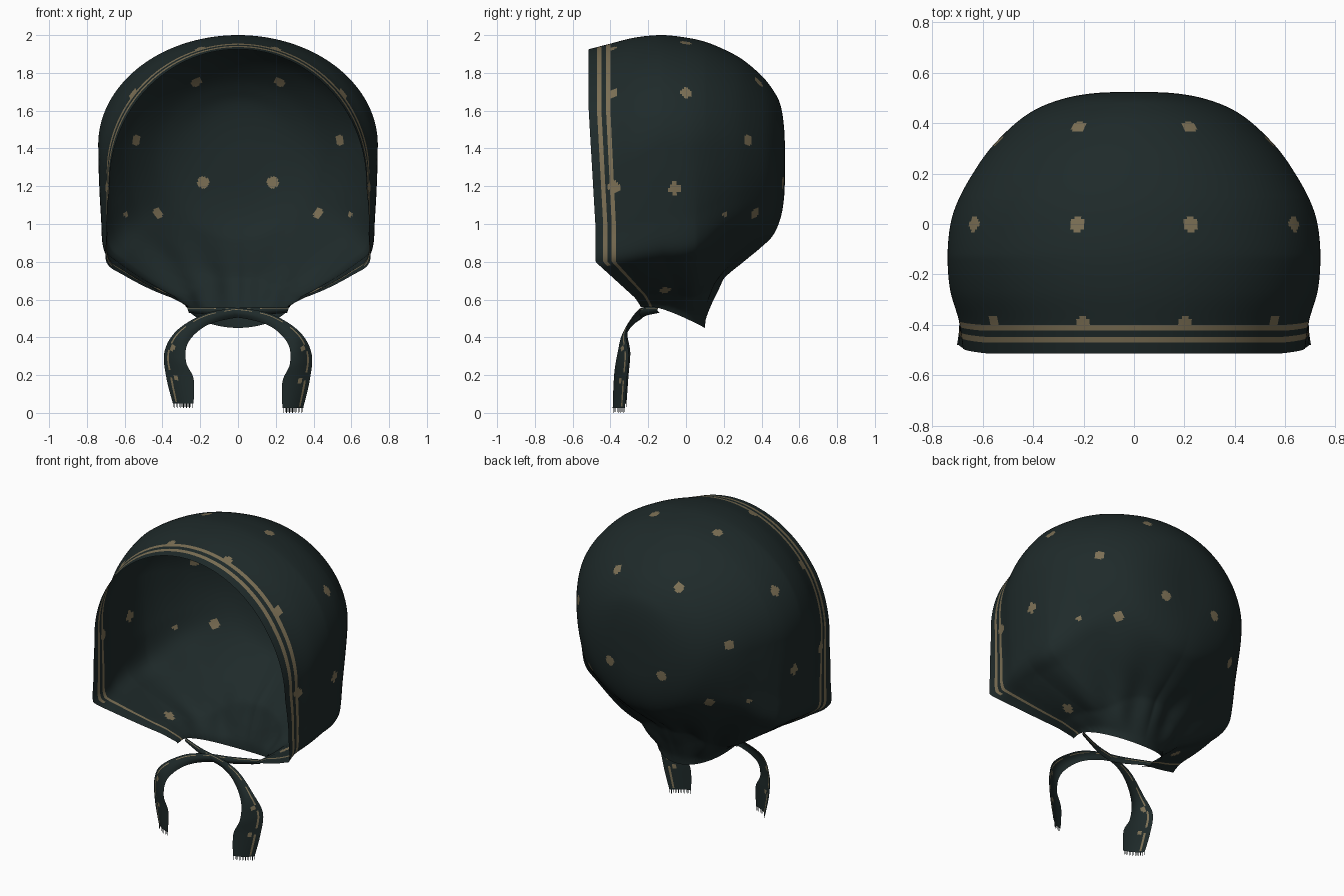
import bpy, bmesh, math
from mathutils import Vector

cube = bpy.data.objects.get("Cube")
if cube:
    bpy.data.objects.remove(cube)


def material(name, rgb):
    m = bpy.data.materials.new(name)
    m.use_nodes = True
    m.diffuse_color = (*rgb, 1)
    bsdf = m.node_tree.nodes["Principled BSDF"]
    bsdf.inputs["Base Color"].default_value = (*rgb, 1)
    bsdf.inputs["Roughness"].default_value = 0.9
    return m


CLOTH = material("dark green cloth", (0.0132, 0.0228, 0.0228))
TAN = material("tan print", (0.2, 0.16, 0.09))


def spline(points, t):
    """Smooth curve through points, t from 0 to 1."""
    n = len(points) - 1
    f = min(max(t, 0), 1) * n
    i = min(int(f), n - 1)
    f -= i
    p = [Vector(points[min(max(i + k, 0), n)]) for k in (-1, 0, 1, 2)]
    return 0.5 * (2 * p[1] + (p[2] - p[0]) * f
                  + (2 * p[0] - 5 * p[1] + 4 * p[2] - p[3]) * f ** 2
                  + (3 * p[1] - p[0] - 3 * p[2] + p[3]) * f ** 3)


def clamp(v):
    return min(max(v, 0), 1)


def finish(name, bm):
    mesh = bpy.data.meshes.new(name)
    bm.to_mesh(mesh)
    bm.free()
    mesh.materials.append(CLOTH)
    mesh.materials.append(TAN)
    mesh.shade_smooth()
    obj = bpy.data.objects.new(name, mesh)
    bpy.context.collection.objects.link(obj)


# Hood stations from face edge to back: y, top, bottom, half width
STATIONS = [(-.515, 1.925, .55, .68), (-.4, 1.955, .55, .695), (-.27, 1.987, .55, .73),
            (-.13, 2.0, .55, .74), (0, 1.987, .56, .728), (.1, 1.965, .61, .695),
            (.2, 1.925, .72, .64), (.3, 1.87, .8, .57), (.4, 1.785, .88, .47),
            (.46, 1.71, .94, .38), (.5, 1.63, 1.03, .27), (.52, 1.5, 1.15, .15),
            (.525, 1.32, 1.32, 0)]
# Lower half of the cross-section: straight cheek, jaw corner, chin
JAW = [(1, 0), (.995, -.2), (.98, -.42), (.955, -.63), (.83, -.73),
       (.62, -.85), (.41, -.935), (.2, -.985), (0, -1)]
ROWS, COLS = 132, 320
NECK_Y, NECK_R = -.17, .27


def hood_point(u, angle):
    y, top, bottom, width = spline(STATIONS, u)
    side = 1 if angle <= math.pi else -1
    a = angle if side > 0 else 2 * math.pi - angle
    # the widest level is lower at the face edge and at the back
    level = .6 - .12 * clamp((-.13 - y) / .385) - .1 * clamp((y - .1) / .4)
    mid = bottom + (top - bottom) * level
    x, z = math.sin(a), math.cos(a)
    if a > math.pi / 2:
        jx, jz = spline(JAW, a / math.pi * 2 - 1)
        w = clamp((y - .05) / .4)
        x, z = jx + (x - jx) * w, jz + (z - jz) * w
    x *= width * side
    z = mid + z * ((top - mid) if z > 0 else (mid - bottom))
    # face edge flares at the jaw and sweeps back under it
    fall = clamp(1 - (y + .515) / .65)
    x *= 1 + .07 * fall ** 4 * clamp((1.2 - z) / .4)
    y += fall * (.035 * clamp((1.6 - z) / .6) + 1.1 * max(0, .8 - z))
    return Vector((x, y, z))


def cinch(p):
    """Gather the cloth to the neck opening; returns point and inside flag."""
    dx, dy = p.x, p.y - NECK_Y
    r = math.hypot(dx, dy) / NECK_R
    if p.z > 1.2 or r > 2.6:
        return p, False
    inside = r < 1
    if inside:
        k = 1 / max(r, .01)
        p = Vector((dx * k, NECK_Y + dy * k, p.z))
        r = 1
    s = clamp((p.y - NECK_Y) / NECK_R)
    edge = .56 - .11 * s ** 1.3
    if r < 1.35:
        p.z = edge + (p.z - edge) * ((r - 1) / .35) ** .4
    # soft radial folds, strongest near the neck
    fold = math.sin(13 * math.atan2(abs(dx), dy)) * .008 * clamp((2.6 - r) / 1.3) * clamp((r - 1) * 4)
    p += Vector((dx, dy, -.3)).normalized() * fold * s
    return p, inside


def build_hood():
    bm = bmesh.new()
    grid, inside = [], set()
    for i in range(ROWS + 1):
        row = []
        for j in range(COLS):
            p, hid = cinch(hood_point(i / ROWS, 2 * math.pi * j / COLS))
            v = bm.verts.new(p)
            if hid:
                inside.add(v)
            row.append(v)
        grid.append(row)
    # polka dots, mirrored left and right, snapped onto the cloth
    dots = [(.65, 0, 1.71), (.53, .32, 1.44), (.73, -.06, 1.18), (.42, .36, 1.06),
            (.42, -.11, .63), (.22, .385, 1.75), (.22, 0, 1.95), (.18, .51, 1.22),
            (.2, -.395, 1.92), (.58, -.395, 1.70), (.7, -.385, 1.2), (.58, .2, 1.05)]
    everything = [v.co for row in grid for v in row]
    centres = []
    for d in dots:
        c = min(everything, key=lambda q: (q - Vector(d)).length_squared)
        # the last dot is half lost in a fold
        radius = .018 if d == dots[-1] else .031
        centres += [(c.copy(), radius), (Vector((-c.x, c.y, c.z)), radius)]
    for i in range(ROWS):
        depth = spline(STATIONS, (i + .5) / ROWS)[0] - STATIONS[0][0]
        for j in range(COLS):
            k = (j + 1) % COLS
            quad = (grid[i][j], grid[i][k], grid[i + 1][k], grid[i + 1][j])
            if all(v in inside for v in quad):
                continue
            f = bm.faces.new(quad)
            mid = f.calc_center_median()
            striped = .092 < depth < .118 or (.04 < depth < .064 and mid.z > .78)
            if striped or any((mid - c).length < r for c, r in centres):
                f.material_index = 1
    bmesh.ops.delete(bm, geom=[v for v in bm.verts if not v.link_faces], context='VERTS')
    bmesh.ops.remove_doubles(bm, verts=bm.verts[:], dist=.0002)
    finish("hood", bm)


# Tie edges, from the neck corner across the knot and down
OUTER = [(.27, -.14, .56), (.1, -.21, .56), (-.06, -.24, .55), (-.2, -.27, .515),
         (-.33, -.31, .43), (-.39, -.295, .32), (-.38, -.305, .19), (-.345, -.315, .05)]
INNER = [(.26, -.14, .53), (.1, -.21, .515), (-.06, -.24, .495), (-.18, -.29, .455),
         (-.265, -.34, .37), (-.275, -.365, .27), (-.235, -.375, .18), (-.235, -.38, .05)]


def build_tie(name, side, drop):
    bm = bmesh.new()
    rows, cols = 70, 14

    def place(t, w):
        p = spline(OUTER, t).lerp(spline(INNER, t), w)
        front = -.008 if side < 0 else 0
        bow = .012 * math.sin(math.pi * w)
        return Vector((p.x * side, p.y + front - bow, p.z - drop * t ** 3))

    grid = [[bm.verts.new(place(i / rows, j / cols)) for j in range(cols + 1)]
            for i in range(rows + 1)]
    spots = [place(.66, .3), place(.86, .35)]
    for i in range(rows):
        for j in range(cols):
            f = bm.faces.new((grid[i][j], grid[i][j + 1], grid[i + 1][j + 1], grid[i + 1][j]))
            mid = f.calc_center_median()
            if (j == 2 and i % 12 < 9) or any((mid - s).length < .016 for s in spots):
                f.material_index = 1
    # frayed threads along the end
    for j in range(cols):
        a, b = grid[-1][j].co, grid[-1][j + 1].co
        down = Vector((0, 0, -.02 - .005 * (j % 2)))
        c = a.lerp(b, .4)
        bm.faces.new([bm.verts.new(q) for q in (a, c, c + down, a + down)])
    finish(name, bm)


build_hood()
build_tie("right_tie", 1, 0)
build_tie("left_tie", -1, .025)
